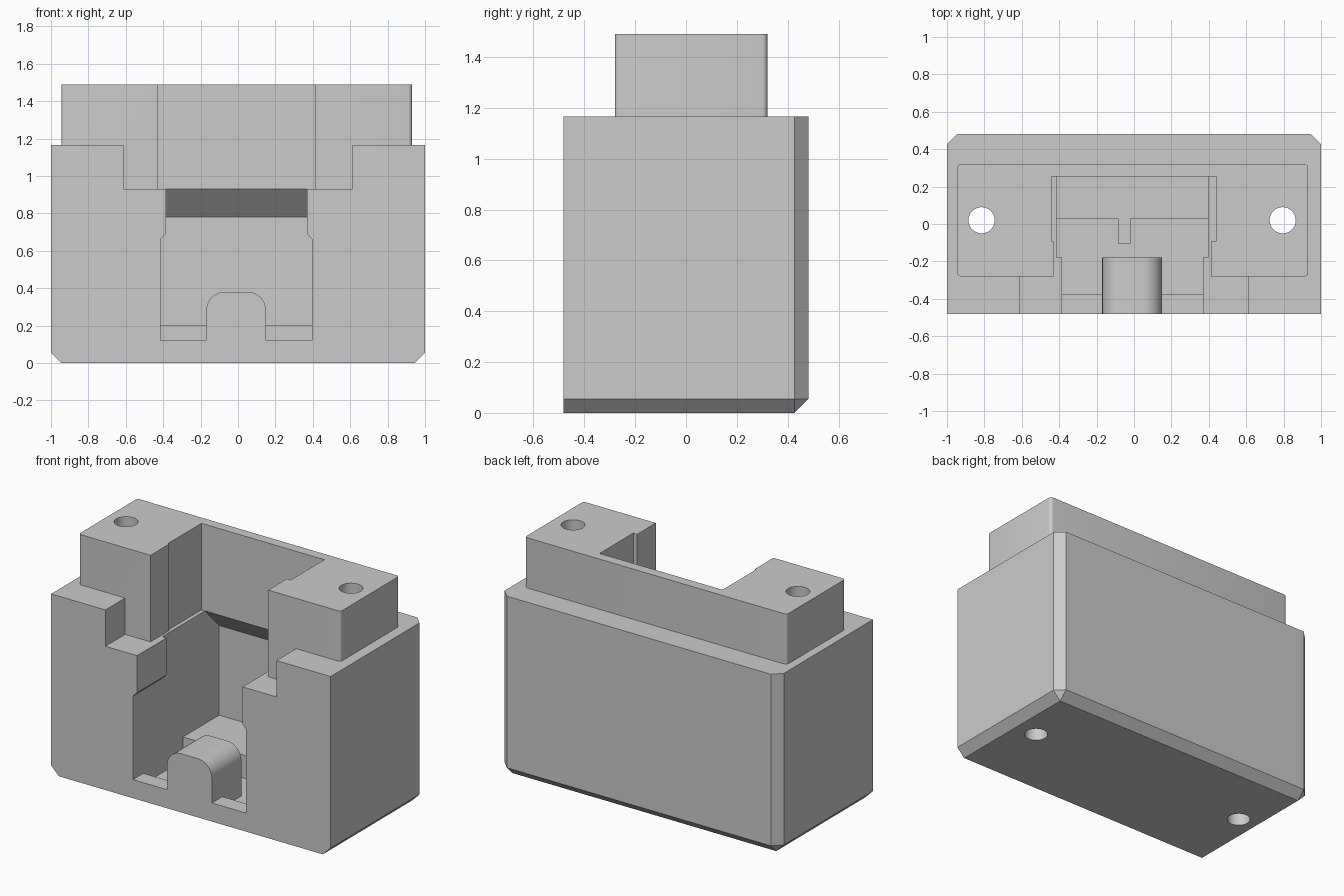
import bpy, bmesh, math
from mathutils import Vector

cube = bpy.data.objects.get("Cube")
if cube:
    bpy.data.objects.remove(cube, do_unlink=True)

grey = bpy.data.materials.new("plain_grey")
grey.use_nodes = True
COLOUR = (0.6, 0.6, 0.6, 1)
grey.diffuse_color = COLOUR
grey.node_tree.nodes["Principled BSDF"].inputs["Base Color"].default_value = COLOUR


def prism(name, profile, axis, lo, hi):
    """Extrude a 2D profile along an axis from lo to hi."""
    def place(p, t):
        return {"x": (t, p[0], p[1]), "y": (p[0], t, p[1]), "z": (p[0], p[1], t)}[axis]
    bm = bmesh.new()
    face = bm.faces.new([bm.verts.new(place(p, lo)) for p in profile])
    moved = bmesh.ops.extrude_face_region(bm, geom=[face])["geom"]
    shift = Vector(place((0, 0), hi - lo))
    bmesh.ops.translate(bm, vec=shift, verts=[v for v in moved if isinstance(v, bmesh.types.BMVert)])
    bmesh.ops.recalc_face_normals(bm, faces=bm.faces)
    mesh = bpy.data.meshes.new(name)
    bm.to_mesh(mesh)
    bm.free()
    mesh.materials.append(grey)
    ob = bpy.data.objects.new(name, mesh)
    bpy.context.collection.objects.link(ob)
    return ob


def rect(x0, x1, y0, y1):
    return [(x0, y0), (x1, y0), (x1, y1), (x0, y1)]


def arc(cx, cy, r, start, end, steps):
    angles = [math.radians(start + (end - start) * i / steps) for i in range(steps + 1)]
    return [(cx + r * math.cos(a), cy + r * math.sin(a)) for a in angles]


def combine(target, part, operation):
    """Apply a boolean and drop the helper."""
    mod = target.modifiers.new(operation.lower(), "BOOLEAN")
    mod.object, mod.operation, mod.solver = part, operation, "EXACT"
    bpy.context.view_layer.objects.active = target
    bpy.ops.object.modifier_apply(modifier=mod.name)
    bpy.data.objects.remove(part, do_unlink=True)


# Main body, chamfered along the bottom sides, bottom back and back corners
body = prism("housing", rect(-1, 1, -0.482, 0.482), "z", 0, 1.165)
bm = bmesh.new()
bm.from_mesh(body.data)


def chamfered(edge):
    mid = (edge.verts[0].co + edge.verts[1].co) / 2
    side, back, bottom = abs(mid.x) > 0.9, mid.y > 0.4, mid.z < 0.01
    return side + back + bottom == 2


bmesh.ops.bevel(bm, geom=[e for e in bm.edges if chamfered(e)], offset=0.055,
                segments=1, affect="EDGES", profile=0.5)
bm.to_mesh(body.data)
bm.free()

# Step across the front of the body
combine(body, prism("front_step_cut", rect(-0.612, 0.612, -0.7, -0.2), "z", 0.93, 1.4), "DIFFERENCE")

# Raised block with rounded corners
r = 0.02
corners = [(0.93 - r, 0.32 - r, 0), (-0.945 + r, 0.32 - r, 90),
           (-0.945 + r, -0.28 + r, 180), (0.93 - r, -0.28 + r, 270)]
outline = [p for x, y, a in corners for p in arc(x, y, r, a, a + 90, 5)]
combine(body, prism("raised_block", outline, "z", 0.6, 1.49), "UNION")

# Wide opening through the raised block
opening = [(-0.43, -0.4), (0.412, -0.4), (0.412, -0.09), (0.44, -0.09),
           (0.44, 0.255), (-0.44, 0.255), (-0.44, -0.09), (-0.43, -0.09)]
combine(body, prism("opening_cut", opening, "z", 0.93, 1.7), "DIFFERENCE")

# Inner pocket with sloped overhang at the back and a sunken front floor
pocket = [(-0.375, 0.05), (0.03, 0.05), (0.03, 0.2), (0.4, 0.2), (0.4, 0.78),
          (0.255, 0.93), (0.255, 1.0), (-0.18, 1.0), (-0.18, 0.66), (-0.375, 0.66)]
combine(body, prism("pocket_cut", pocket, "x", -0.415, 0.396), "DIFFERENCE")

# Front doorway, narrower at the top
doorway = [(-0.415, 0.12), (0.396, 0.12), (0.396, 0.66), (0.37, 0.69),
           (0.37, 1.0), (-0.385, 1.0), (-0.385, 0.69), (-0.415, 0.66)]
combine(body, prism("doorway_cut", doorway, "y", -0.7, -0.18), "DIFFERENCE")

# Screw holes from top to bottom
for x in (-0.815, 0.795):
    combine(body, prism("hole_cut", arc(x, 0.02, 0.07, 0, 350, 35), "z", -0.2, 1.7), "DIFFERENCE")

# Rounded rest at the front and small tab on the raised floor
rest = [(-0.17, 0.03), (0.15, 0.03)] + arc(0.05, 0.28, 0.1, 0, 90, 10) + arc(-0.07, 0.28, 0.1, 90, 180, 10)
combine(body, prism("rounded_rest", rest, "y", -0.482, -0.18), "UNION")
combine(body, prism("floor_tab", rect(-0.085, -0.02, -0.105, 0.06), "z", 0.03, 0.2), "UNION")

bpy.ops.object.select_all(action="DESELECT")
body.select_set(True)
bpy.context.view_layer.objects.active = body
bpy.ops.object.shade_smooth_by_angle(angle=math.radians(25))
